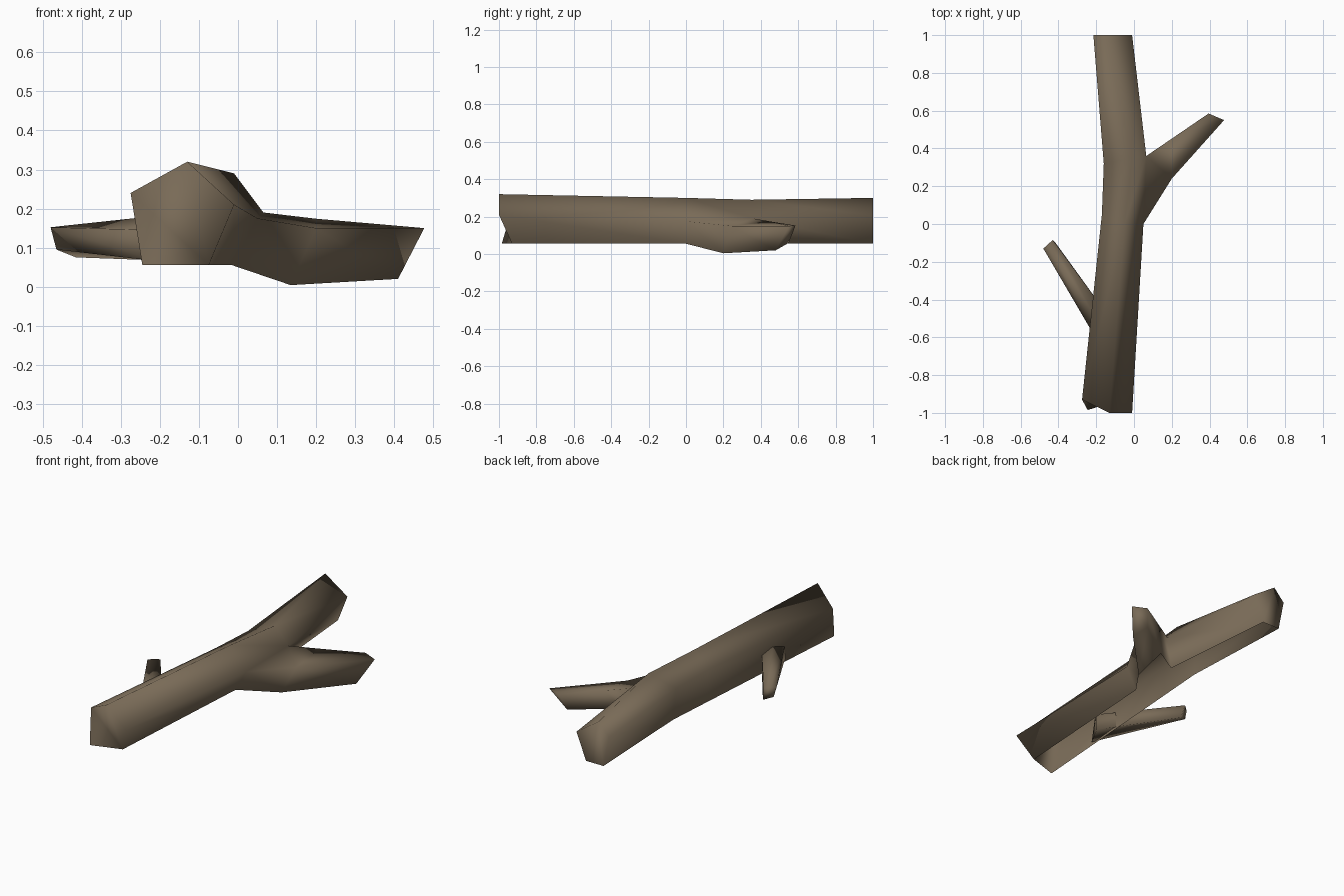
import bpy, bmesh

if "Cube" in bpy.data.objects:
    bpy.data.objects.remove(bpy.data.objects["Cube"])

bark = bpy.data.materials.new("bark brown")
bark.diffuse_color = (0.19, 0.145, 0.095, 1)
bark.use_nodes = True
bark.node_tree.nodes["Principled BSDF"].inputs["Base Color"].default_value = bark.diffuse_color


def add_ring(bm, pts):
    return [bm.verts.new(p) for p in pts]


def bridge(bm, a, b, skip=()):
    """Join two rings with quads, leaving out the listed sides."""
    n = len(a)
    for i in range(n):
        if i not in skip:
            j = (i + 1) % n
            bm.faces.new((a[i], a[j], b[j], b[i]))


def finish(bm, name):
    bmesh.ops.recalc_face_normals(bm, faces=bm.faces)
    me = bpy.data.meshes.new(name)
    bm.to_mesh(me)
    bm.free()
    me.materials.append(bark)
    for p in me.polygons:
        p.use_smooth = True
    bpy.context.collection.objects.link(bpy.data.objects.new(name, me))


# Five-sided trunk: left, top, right, lower right, lower left (underside is open)
bm = bmesh.new()
trunk = [add_ring(bm, r) for r in (
    [(-.275, -.93, .24), (-.13, -1, .32), (-.01, -1, .21), (-.075, -.93, .055), (-.245, -.985, .055)],
    [(-.17, .05, .235), (-.05, .0, .30), (.05, .0, .175), (-.015, .0, .055), (-.17, .05, .055)],
    [(-.16, .32, .23), (-.01, .35, .29), (.065, .36, .19), (-.01, .30, .055), (-.15, .33, .055)],
    [(-.215, 1, .23), (-.15, 1, .30), (-.01, 1, .205), (-.07, 1, .055), (-.18, 1, .055)],
)]
UNDERSIDE, FORK = 3, 2
bridge(bm, trunk[0], trunk[1], skip=(UNDERSIDE,))
bridge(bm, trunk[1], trunk[2], skip=(UNDERSIDE, FORK))
bridge(bm, trunk[2], trunk[3], skip=(UNDERSIDE,))

# Folded front end and flat back end
left, top, right, low_right, low_left = trunk[0]
for tri in ((left, top, low_right), (top, right, low_right), (left, low_right, low_left)):
    bm.faces.new(tri)
bm.faces.new(trunk[3])

# Forked branch growing out of the trunk's right side, open below at its root
root = [trunk[1][2], trunk[1][3], trunk[2][3], trunk[2][2]]
middle = add_ring(bm, [(.20, .24, .15), (.135, .20, .004), (.13, .38, .06), (.20, .452, .174)])
tip = add_ring(bm, [(.477, .55, .15), (.41, .48, .02), (.365, .55, .06), (.395, .585, .152)])
bridge(bm, root, middle, skip=(1,))
bridge(bm, middle, tip)
bm.faces.new(tip)
finish(bm, "trunk_with_fork")

# Small side twig pushed into the trunk's left side, with a ridge on top
bm = bmesh.new()
inner = add_ring(bm, [(-.21, -.59, .145), (-.175, -.535, .185), (-.14, -.48, .16),
                      (-.14, -.48, .065), (-.205, -.60, .065)])
outer = add_ring(bm, [(-.48, -.13, .152), (-.455, -.107, .155), (-.43, -.085, .15),
                      (-.415, -.10, .075), (-.465, -.125, .095)])
bridge(bm, inner, outer)
bm.faces.new(inner)
bm.faces.new(outer)
finish(bm, "side_twig")
